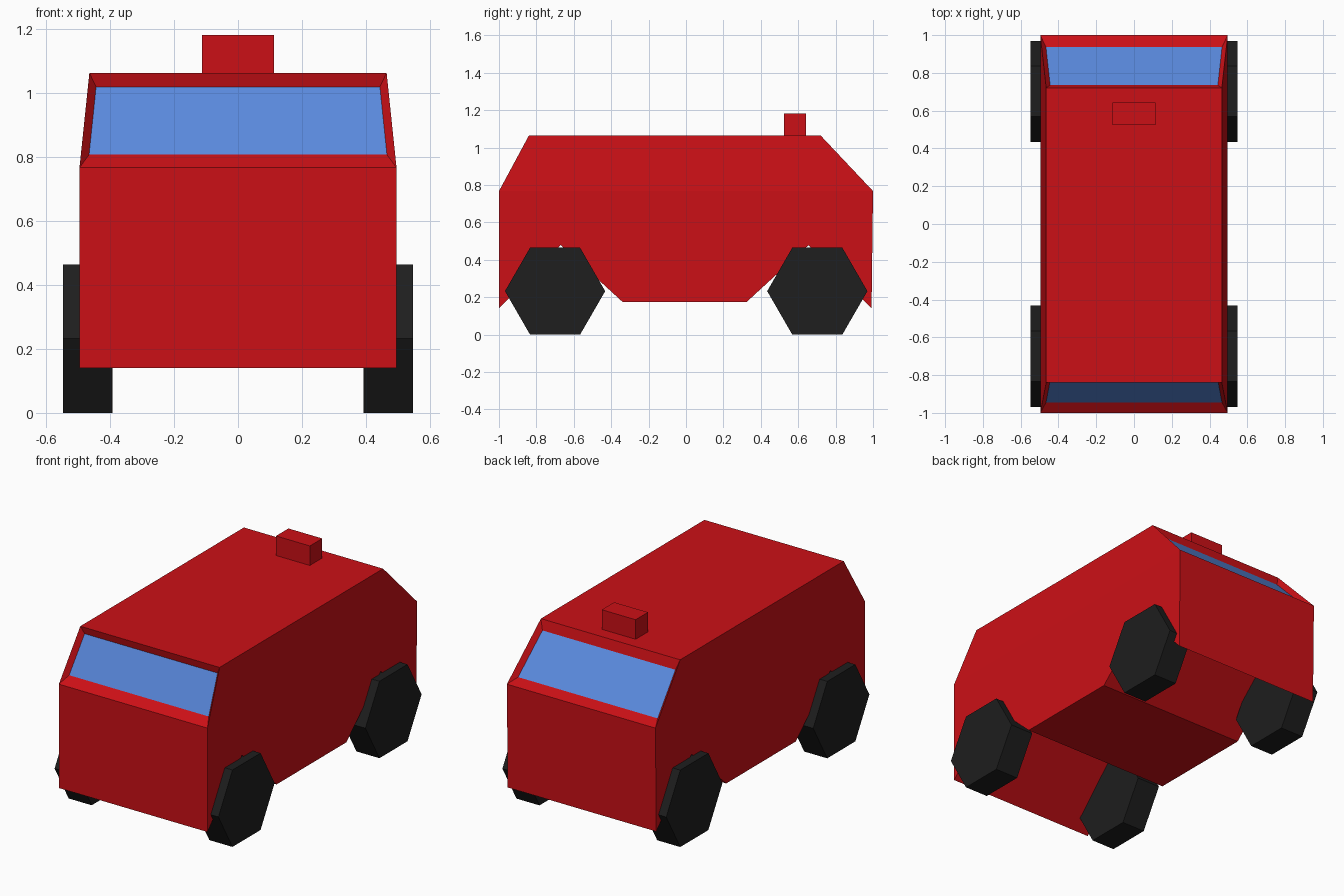
import bpy, bmesh, math
from mathutils import Matrix

if "Cube" in bpy.data.objects:
    bpy.data.objects.remove(bpy.data.objects["Cube"])


def material(name, rgb):
    m = bpy.data.materials.new(name)
    m.diffuse_color = (*rgb, 1)
    m.use_nodes = True
    m.node_tree.nodes["Principled BSDF"].inputs["Base Color"].default_value = m.diffuse_color
    return m


RED = material("red_paint", (0.6, 0.005, 0.008))
BLUE = material("blue_glass", (0.1, 0.25, 0.72))
BLACK = material("black_rubber", (0.013, 0.013, 0.013))


def add_object(name, bm, *mats):
    bmesh.ops.recalc_face_normals(bm, faces=bm.faces[:])
    me = bpy.data.meshes.new(name)
    bm.to_mesh(me)
    bm.free()
    for m in mats:
        me.materials.append(m)
    ob = bpy.data.objects.new(name, me)
    bpy.context.collection.objects.link(ob)
    return ob


# Body: side profile (y, z) running from the front waist, under the wheel
# arches, to the back waist, then up to the narrower roof
WAIST, ROOF = 0.496, 0.465
lower = [(-1, 0.767), (-1, 0.14), (-0.67, 0.478), (-0.34, 0.175),
         (0.325, 0.175), (0.655, 0.478), (0.992, 0.14), (1, 0.767)]
upper = [(0.72, 1.064), (-0.84, 1.064)]
bm = bmesh.new()


def pair(x, y, z):
    return [bm.verts.new((s * x, y, z)) for s in (-1, 1)]


rows = [pair(WAIST, *p) for p in lower] + [pair(ROOF, *p) for p in upper]
for s in (0, 1):
    bm.faces.new([r[s] for r in rows[:8]])
    bm.faces.new([rows[i][s] for i in (7, 8, 9, 0)])
for i in list(range(7)) + [8]:
    a, b = rows[i], rows[i + 1]
    bm.faces.new((a[0], a[1], b[1], b[0]))


# Recessed windows with sloping frames
def window(low, high, glass_low, glass_high):
    gl, gh = pair(0.466, *glass_low), pair(0.444, *glass_high)
    outer = [low[0], low[1], high[1], high[0]]
    inner = [gl[0], gl[1], gh[1], gh[0]]
    for i in range(4):
        j = (i + 1) % 4
        bm.faces.new((outer[i], outer[j], inner[j], inner[i]))
    bm.faces.new(inner).material_index = 1


window(rows[0], rows[9], (-0.945, 0.808), (-0.829, 1.02))
window(rows[7], rows[8], (0.936, 0.793), (0.735, 1.004))
add_object("van_body", bm, RED, BLUE)

# Roof box
bm = bmesh.new()
bmesh.ops.create_cube(bm, size=1, matrix=Matrix.Translation((0, 0.583, 1.12))
                      @ Matrix.Diagonal((0.226, 0.118, 0.124, 1)))
add_object("roof_box", bm, RED)

# Six-sided wheels
for end, y in (("front", -0.7), ("back", 0.702)):
    for side, x in (("left", -0.47), ("right", 0.47)):
        bm = bmesh.new()
        bmesh.ops.create_cone(bm, cap_ends=True, segments=6, radius1=0.268,
                              radius2=0.268, depth=0.154)
        # put two corners on the y axis so the wheel stands on a flat side
        zs = max(bm.verts, key=lambda v: v.co.y).co
        turn = math.pi / 2 - math.atan2(zs.y, zs.x)
        bm.transform(Matrix.Translation((x, y, 0.2321))
                     @ Matrix.Rotation(math.pi / 2, 4, 'Y')
                     @ Matrix.Rotation(turn, 4, 'Z'))
        add_object(f"{end}_{side}_wheel", bm, BLACK)
